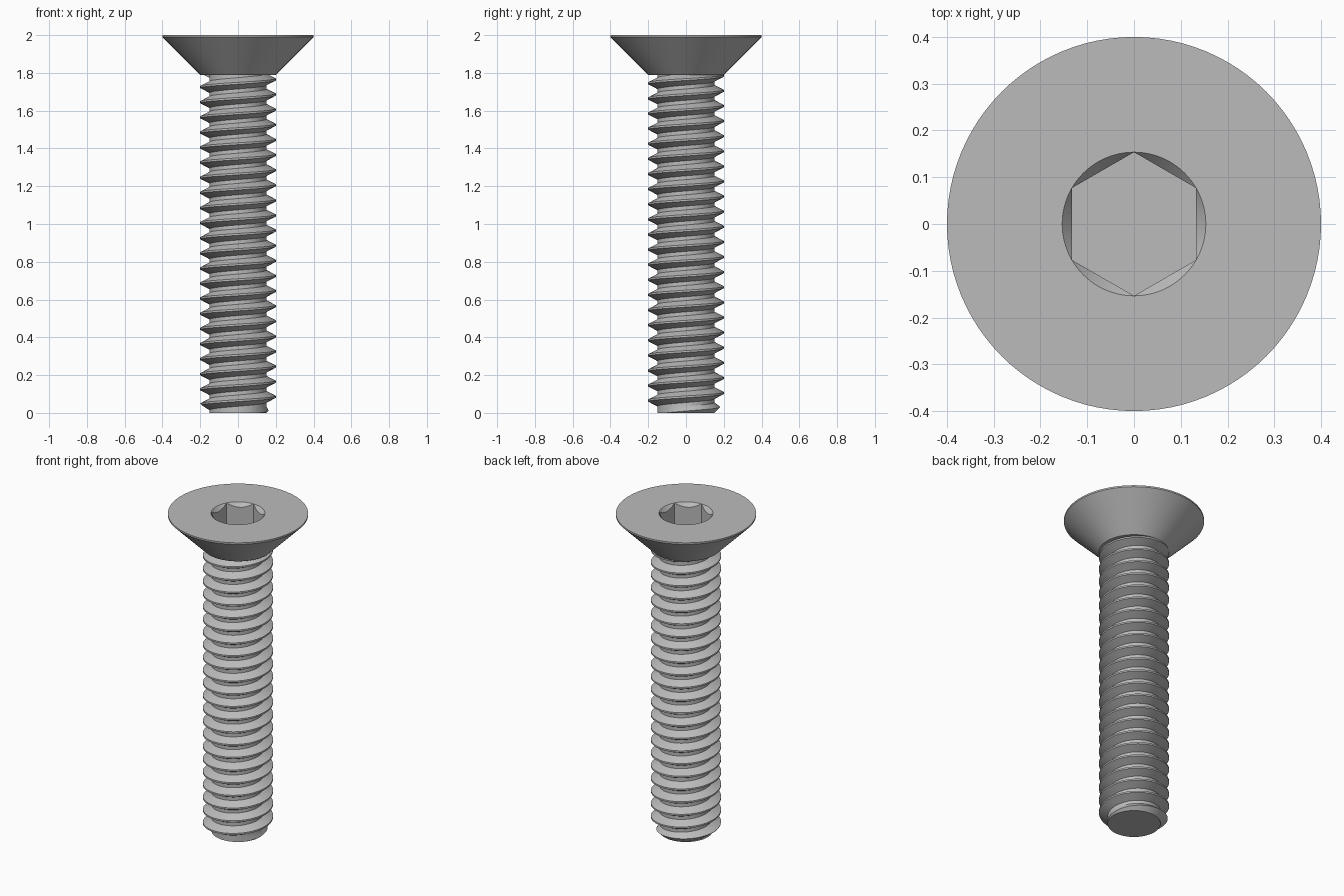
import bpy, bmesh
from math import pi, tau, cos, sin, radians

old = bpy.data.objects.get("Cube")
if old:
    bpy.data.objects.remove(old, do_unlink=True)

SIDES = 96
PITCH = 0.08
MAJOR, MINOR = 0.2, 0.151
HEAD_LOW, TOP = 1.79, 2.0

steel = bpy.data.materials.new("grey_steel")
steel.use_nodes = True
GREY = (0.5, 0.5, 0.5, 1)
steel.diffuse_color = GREY
steel.node_tree.nodes["Principled BSDF"].inputs["Base Color"].default_value = GREY


def point(r, a, z):
    return (r * cos(a), r * sin(a), z)


def loft(bm, columns):
    """Join neighbouring columns of points with quads."""
    cols = [[bm.verts.new(p) for p in c] for c in columns]
    for a, b in zip(cols, cols[1:]):
        for k in range(len(a) - 1):
            bm.faces.new((a[k], b[k], b[k + 1], a[k + 1]))


def finish(bm, name):
    bmesh.ops.remove_doubles(bm, verts=bm.verts, dist=1e-5)
    bmesh.ops.recalc_face_normals(bm, faces=bm.faces)
    mesh = bpy.data.meshes.new(name)
    bm.to_mesh(mesh)
    bm.free()
    mesh.materials.append(steel)
    obj = bpy.data.objects.new(name, mesh)
    bpy.context.collection.objects.link(obj)
    bpy.ops.object.select_all(action="DESELECT")
    obj.select_set(True)
    bpy.context.view_layer.objects.active = obj
    bpy.ops.object.shade_smooth_by_angle(angle=radians(25))


# Countersunk head with a chamfered hexagonal socket
FLAT, CORNER = 0.133, 0.133 / cos(pi / 6)
columns = []
for i in range(SIDES + 1):
    a = tau * i / SIDES
    hexagon = FLAT / cos((a % (pi / 3)) - pi / 6)
    hexagon = min(hexagon, CORNER)
    a += pi / 6
    columns.append([
        point(0, a, HEAD_LOW), point(MAJOR, a, HEAD_LOW),
        point(0.4, a, TOP - 0.01), point(0.4, a, TOP),
        point(CORNER, a, TOP),
        point(hexagon, a, TOP - (CORNER - hexagon) * 1.2),
        point(hexagon, a, TOP - 0.14), point(0, a, TOP - 0.14)])
bm = bmesh.new()
loft(bm, columns)
finish(bm, "countersunk_head")

# Threaded shank: a helical trapezoid profile, clipped at both ends
PROFILE = ((-0.375, MINOR), (-0.0625, MAJOR), (0.0625, MAJOR), (0.375, MINOR))
END = HEAD_LOW + 0.01
columns = []
for i in range(SIDES + 1):
    a = tau * i / SIDES
    column = [point(0, a, 0)]
    for turn in range(-2, 25):
        for offset, r in PROFILE:
            z = PITCH * (turn + a / tau + offset) + 0.005
            z = min(max(z, 0), END)
            r = MINOR if z == END else min(r, MINOR + z)
            column.append(point(r, a, z))
    column.append(point(0, a, END))
    columns.append(column)
bm = bmesh.new()
loft(bm, columns)
finish(bm, "threaded_shank")
